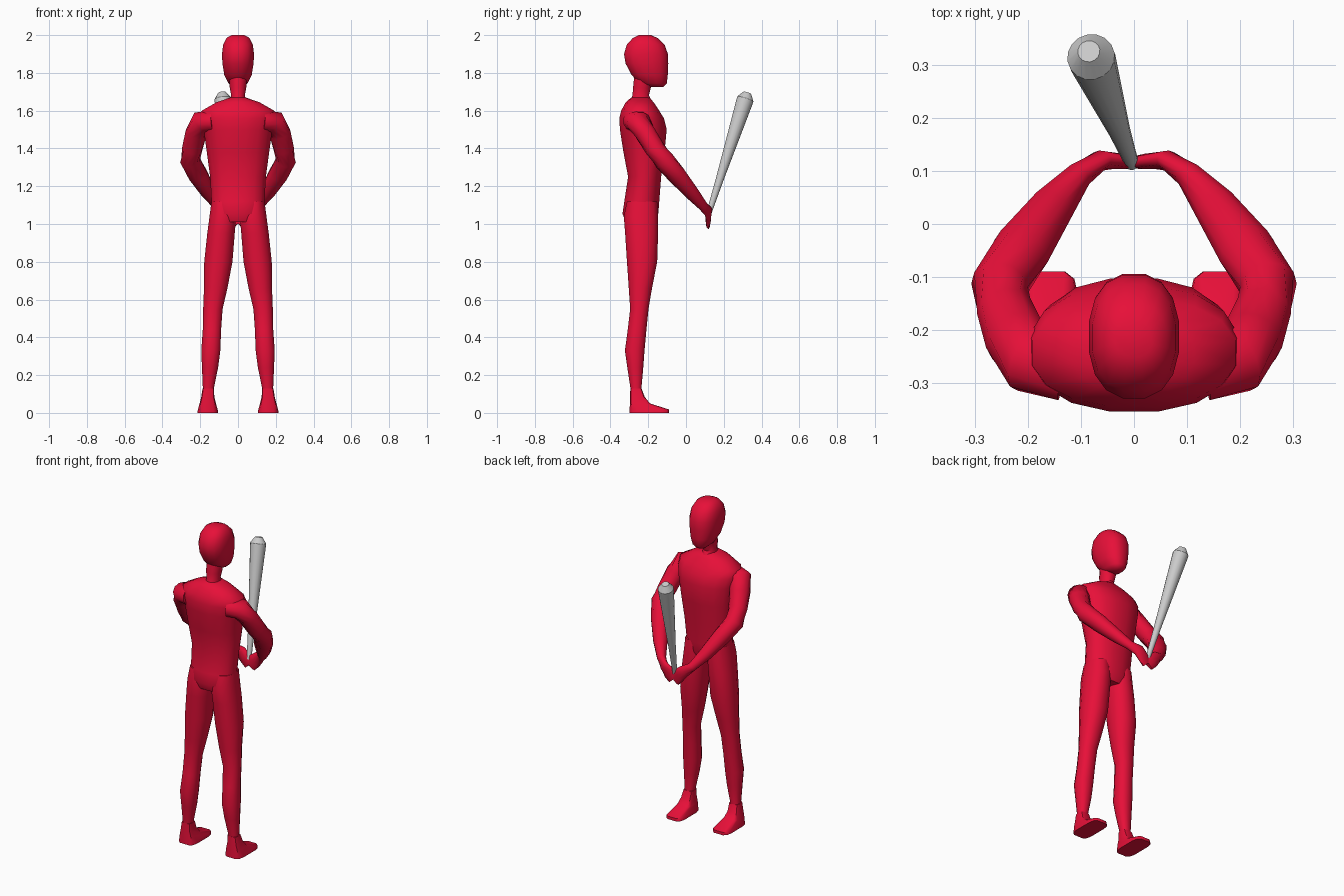
import bpy, bmesh, math
from mathutils import Vector

red = bpy.data.materials.new("red")
red.diffuse_color = (0.8, 0.005, 0.04, 1)


def loft(name, rings, sides=14, power=1.0, follow=False, mirror=False, mat=red, angle=40):
    """Skin elliptical rings (x, y, z, ru, rv); follow turns them along the path."""
    bm = bmesh.new()
    pts = [Vector(r[:3]) for r in rings]
    loops = []
    for i, r in enumerate(rings):
        u, v = Vector((1, 0, 0)), Vector((0, 1, 0))
        if follow:
            a, b = pts[max(i - 1, 0)], pts[min(i + 1, len(pts) - 1)]
            t = (b - a).normalized()
            u = t.cross(Vector((0, 0, 1))).normalized()
            v = u.cross(t)
        loop = []
        for k in range(sides):
            an = 2 * math.pi * (k + 0.5) / sides
            c, s = math.cos(an), math.sin(an)
            c = math.copysign(abs(c) ** power, c)
            s = math.copysign(abs(s) ** power, s)
            loop.append(bm.verts.new(pts[i] + u * (c * r[3]) + v * (s * r[4])))
        loops.append(loop)
    for a, b in zip(loops, loops[1:]):
        for k in range(sides):
            j = (k + 1) % sides
            bm.faces.new((a[k], a[j], b[j], b[k]))
    bm.faces.new(loops[0])
    bm.faces.new(loops[-1])
    bmesh.ops.recalc_face_normals(bm, faces=bm.faces)
    me = bpy.data.meshes.new(name)
    bm.to_mesh(me)
    bm.free()
    ob = bpy.data.objects.new(name, me)
    bpy.context.collection.objects.link(ob)
    if mat:
        me.materials.append(mat)
    bpy.ops.object.select_all(action='DESELECT')
    ob.select_set(True)
    bpy.context.view_layer.objects.active = ob
    bpy.ops.object.shade_smooth_by_angle(angle=math.radians(angle))
    if mirror:
        m = ob.modifiers.new("mirror", 'MIRROR')
        m.use_axis = (True, False, False)
        m.use_clip = False
        m.use_mirror_merge = False
    return ob


def upright(x, rows):
    """Rows of (z, half width, back y, front y) become horizontal rings."""
    return [(x if len(r) < 5 else r[4], (r[2] + r[3]) / 2, r[0], r[1], (r[3] - r[2]) / 2)
            for r in rows]


# head and neck
loft("head", upright(0, [
    (1.725, 0.03, -0.185, -0.12), (1.745, 0.052, -0.25, -0.10),
    (1.79, 0.074, -0.29, -0.095), (1.85, 0.084, -0.322, -0.092),
    (1.90, 0.086, -0.33, -0.094), (1.95, 0.08, -0.315, -0.112),
    (1.985, 0.062, -0.282, -0.15), (2.0, 0.035, -0.25, -0.185)]), 16, 0.85, angle=60)
loft("neck", upright(0, [
    (1.62, 0.06, -0.31, -0.16), (1.68, 0.037, -0.285, -0.195),
    (1.72, 0.045, -0.282, -0.185), (1.79, 0.05, -0.275, -0.17)]), 12)

# torso from hips to shoulders
loft("torso", upright(0, [
    (1.01, 0.115, -0.32, -0.165), (1.055, 0.142, -0.338, -0.145),
    (1.12, 0.143, -0.328, -0.14), (1.25, 0.15, -0.308, -0.13),
    (1.38, 0.168, -0.333, -0.112), (1.50, 0.185, -0.352, -0.10),
    (1.56, 0.20, -0.355, -0.115), (1.60, 0.195, -0.345, -0.14),
    (1.645, 0.115, -0.32, -0.17), (1.67, 0.04, -0.29, -0.195)]), 16, 0.9, angle=60)

# legs
loft("legs", upright(0.09, [
    (0.07, 0.032, -0.292, -0.225, 0.158), (0.13, 0.03, -0.295, -0.235, 0.157),
    (0.24, 0.044, -0.312, -0.225, 0.148), (0.33, 0.052, -0.325, -0.218, 0.144),
    (0.44, 0.05, -0.31, -0.208, 0.138), (0.55, 0.053, -0.297, -0.197, 0.133),
    (0.66, 0.064, -0.305, -0.178, 0.118), (0.80, 0.077, -0.315, -0.15, 0.104),
    (0.95, 0.075, -0.325, -0.145, 0.09), (1.04, 0.073, -0.332, -0.145, 0.08),
    (1.12, 0.062, -0.315, -0.15, 0.08)]), 12, 0.9, mirror=True, angle=60)

# feet with flat soles
loft("feet", upright(0.16, [
    (0.0, 0.056, -0.30, -0.088), (0.018, 0.053, -0.30, -0.088),
    (0.05, 0.044, -0.298, -0.19), (0.085, 0.035, -0.297, -0.218),
    (0.13, 0.031, -0.295, -0.235, 0.157)]), 12, 0.45, mirror=True)

# arms ending in hands that meet around the handle
loft("arms", [
    (0.13, -0.265, 1.545, 0.07, 0.06), (0.195, -0.252, 1.54, 0.068, 0.06),
    (0.222, -0.215, 1.48, 0.06, 0.055), (0.242, -0.165, 1.40, 0.054, 0.053),
    (0.253, -0.115, 1.335, 0.054, 0.055), (0.212, -0.05, 1.26, 0.055, 0.05),
    (0.155, 0.03, 1.165, 0.042, 0.038), (0.105, 0.09, 1.095, 0.026, 0.026),
    (0.065, 0.119, 1.065, 0.019, 0.036), (0.028, 0.118, 1.03, 0.015, 0.044),
    (0.002, 0.116, 1.0, 0.011, 0.04)], 12, follow=True, mirror=True, angle=60)

# bat: tapered shaft with a bevelled tip
base, tip = Vector((-0.004, 0.114, 1.035)), Vector((-0.085, 0.325, 1.695))
loft("bat", [(*base.lerp(tip, f), r, r) for f, r in
             [(0, 0.013), (0.3, 0.021), (0.93, 0.045), (0.95, 0.045), (1, 0.021)]],
     16, follow=True, mat=None, angle=25)
